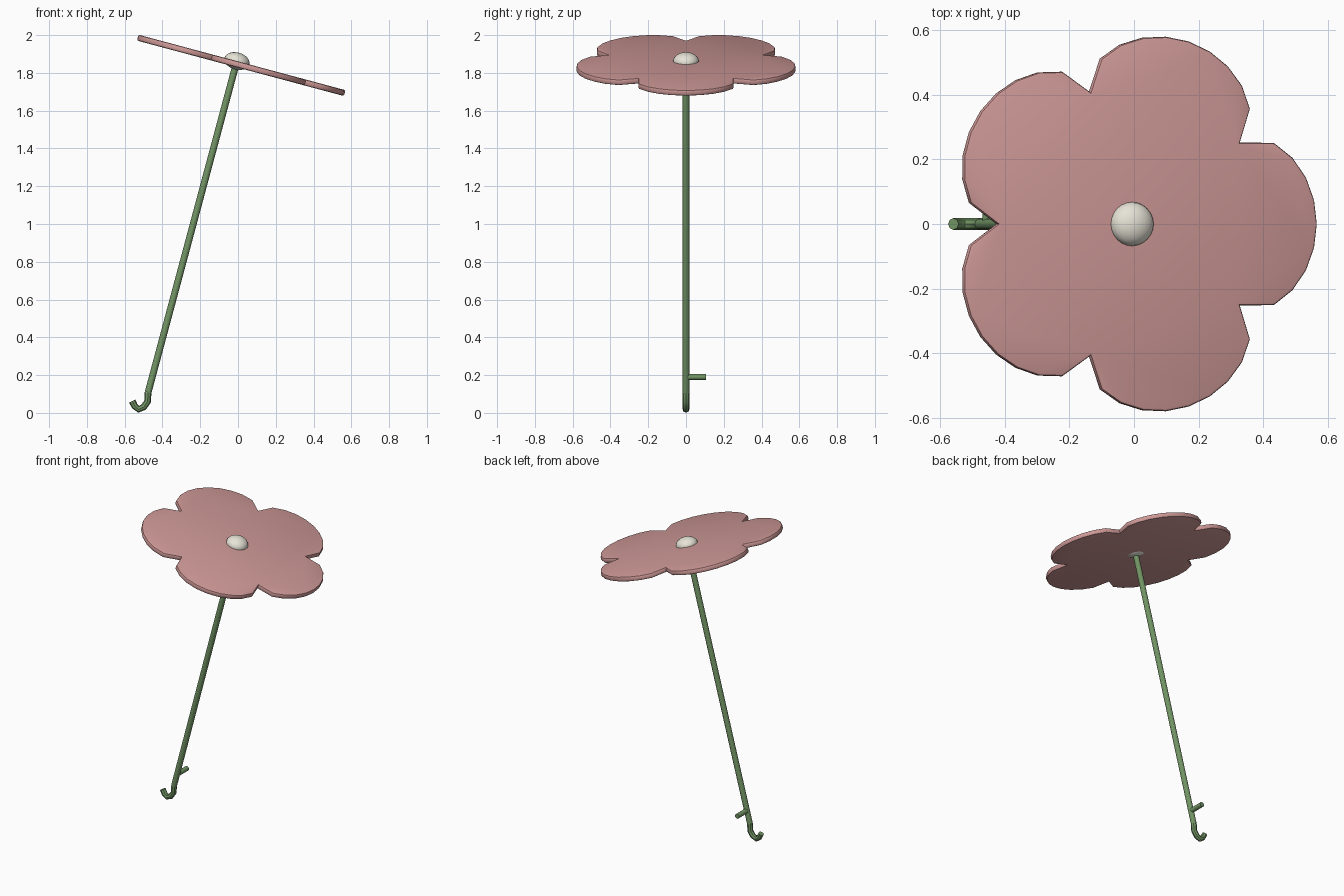
import bpy, bmesh, math
from mathutils import Vector, Matrix

if "Cube" in bpy.data.objects:
    bpy.data.objects.remove(bpy.data.objects["Cube"])

TILT = math.radians(15)
CENTRE = Vector((-0.01, 0, 1.847))
FRAME = Matrix.Translation(CENTRE) @ Matrix.Rotation(TILT, 4, 'Y')


def material(name, rgb):
    m = bpy.data.materials.new(name)
    m.diffuse_color = (*rgb, 1)
    m.use_nodes = True
    m.node_tree.nodes["Principled BSDF"].inputs["Base Color"].default_value = m.diffuse_color
    return m


PINK = material("petal_pink", (0.62, 0.32, 0.31))
GREEN = material("stem_green", (0.17, 0.30, 0.13))
CREAM = material("button_cream", (0.80, 0.77, 0.68))


def finish(name, bm, mat, angle=40):
    bmesh.ops.recalc_face_normals(bm, faces=bm.faces)
    me = bpy.data.meshes.new(name)
    bm.to_mesh(me)
    bm.free()
    me.materials.append(mat)
    ob = bpy.data.objects.new(name, me)
    bpy.context.collection.objects.link(ob)
    bpy.ops.object.select_all(action='DESELECT')
    ob.select_set(True)
    bpy.context.view_layer.objects.active = ob
    bpy.ops.object.shade_smooth_by_angle(angle=math.radians(angle))
    return ob


def tube(name, pts, radius, sides, mat):
    """Round rod swept along points lying in a plane."""
    bm = bmesh.new()
    pts = [Vector(p) for p in pts]
    rings = []
    for i, p in enumerate(pts):
        t = (pts[min(i + 1, len(pts) - 1)] - pts[max(i - 1, 0)]).normalized()
        side = Vector((0, 1, 0)) if abs(t.y) < 0.9 else Vector((1, 0, 0))
        up = t.cross(side).normalized()
        rings.append([bm.verts.new(p + radius * (math.cos(a) * side + math.sin(a) * up))
                      for a in (math.tau * k / sides for k in range(sides))])
    for a, b in zip(rings, rings[1:]):
        for k in range(sides):
            n = (k + 1) % sides
            bm.faces.new((a[k], a[n], b[n], b[k]))
    bm.faces.new(rings[0])
    bm.faces.new(rings[-1])
    return finish(name, bm, mat)


# Five-petal disc with a softly bevelled rim
bm = bmesh.new()
outline = []
for i in range(50):
    a = math.tau * i / 50
    r = 0.43 + 0.165 * math.sqrt(abs(math.cos(2.5 * a)))
    outline.append(bm.verts.new((r * math.cos(a), r * math.sin(a), -0.016)))
base = bm.faces.new(outline)
ext = bmesh.ops.extrude_face_region(bm, geom=[base])
bmesh.ops.translate(bm, vec=(0, 0, 0.032),
                    verts=[v for v in ext["geom"] if isinstance(v, bmesh.types.BMVert)])
if base not in bm.faces[:]:
    bm.faces.new(outline)
elif not base.is_valid:
    bm.faces.new(outline)
rim = [e for e in bm.edges if abs(e.verts[0].co.z - e.verts[1].co.z) < 1e-5]
bmesh.ops.bevel(bm, geom=rim, offset=0.009, segments=2, profile=0.5, affect='EDGES')
bm.transform(FRAME)
finish("petal_disc", bm, PINK)

# Flattened button in the middle
bm = bmesh.new()
bmesh.ops.create_uvsphere(bm, u_segments=24, v_segments=12, radius=0.068)
bm.transform(FRAME @ Matrix.Translation((0, 0, 0.016)) @ Matrix.Diagonal((1, 1, 0.67, 1)))
finish("centre_button", bm, CREAM)

# Leaning stem
foot = FRAME @ Vector((0, 0, -1.80))
tube("stem", [foot, CENTRE], 0.018, 12, GREEN)

# Curled foot hook
tube("hook", [(foot.x, 0, foot.z), (-0.479, 0, 0.060), (-0.499, 0, 0.031),
              (-0.526, 0, 0.019), (-0.547, 0, 0.036), (-0.560, 0, 0.062)],
     0.018, 8, GREEN)

# Side peg pointing backwards
tube("side_peg", [(-0.454, 0, 0.19), (-0.454, 0.105, 0.19)], 0.016, 10, GREEN)
